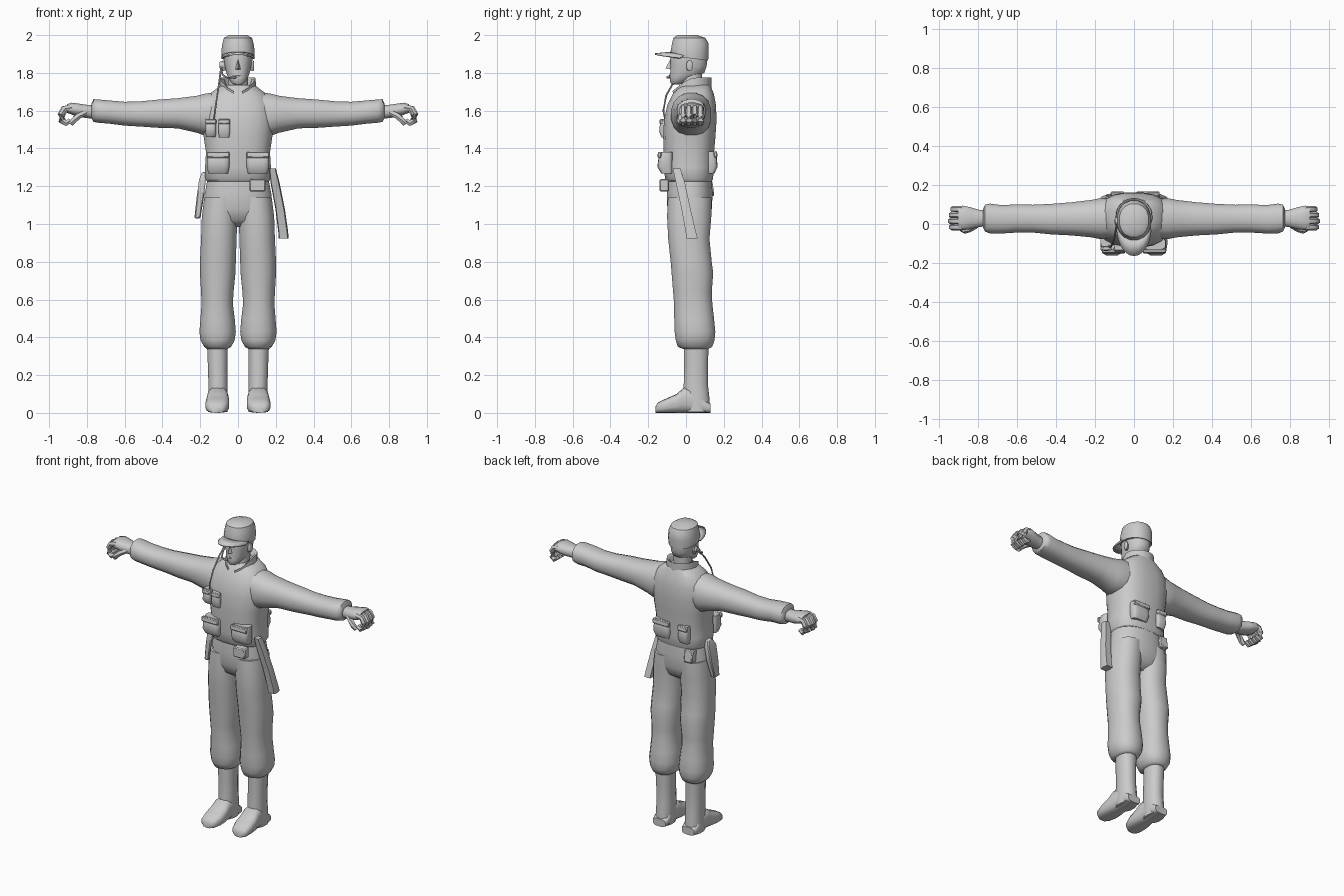
import bpy, bmesh, math
from mathutils import Vector, Matrix


def finish(name, bm, mirror=False, angle=50, bevel=0):
    bmesh.ops.recalc_face_normals(bm, faces=bm.faces)
    me = bpy.data.meshes.new(name)
    bm.to_mesh(me)
    bm.free()
    me.shade_smooth()
    me.set_sharp_from_angle(angle=math.radians(angle))
    ob = bpy.data.objects.new(name, me)
    bpy.context.collection.objects.link(ob)
    if bevel:
        b = ob.modifiers.new("Bevel", 'BEVEL')
        b.width, b.segments = bevel, 1
    if mirror:
        ob.modifiers.new("Mirror", 'MIRROR').use_mirror_merge = False
    return ob


def skin(name, rings, **kw):
    """Closed skin through equal-sized rings of points."""
    bm = bmesh.new()
    vs = [[bm.verts.new(p) for p in r] for r in rings]
    n = len(vs[0])
    for a, b in zip(vs, vs[1:]):
        for i in range(n):
            bm.faces.new((a[i], a[(i + 1) % n], b[(i + 1) % n], b[i]))
    bm.faces.new(vs[0])
    bm.faces.new(vs[-1])
    return finish(name, bm, **kw)


def loft(name, rows, axis='z', p=2.3, n=16, **kw):
    """Rows are (position, a_min, a_max, b_min, b_max) along the axis."""
    place = {'z': lambda t, a, b: (a, b, t),
             'x': lambda t, a, b: (t, a, b),
             'y': lambda t, a, b: (a, t, b)}[axis]

    def power(v):
        return math.copysign(abs(v) ** (2 / p), v)
    rings = []
    for t, a0, a1, b0, b1 in rows:
        ring = []
        for i in range(n):
            w = 2 * math.pi * (i + 0.5) / n
            ring.append(place(t, (a0 + a1) / 2 + (a1 - a0) / 2 * power(math.cos(w)),
                              (b0 + b1) / 2 + (b1 - b0) / 2 * power(math.sin(w))))
        rings.append(ring)
    return skin(name, rings, **kw)


def tube(name, pts, r, n=6, **kw):
    pts = [Vector(q) for q in pts]
    rings = []
    for i, q in enumerate(pts):
        d = pts[min(i + 1, len(pts) - 1)] - pts[max(i - 1, 0)]
        m = d.to_track_quat('Z', 'Y').to_matrix()
        rad = r * (0.8 if i == len(pts) - 1 else 1)
        rings.append([q + m @ Vector((rad * math.cos(k * math.tau / n),
                                      rad * math.sin(k * math.tau / n), 0)) for k in range(n)])
    return skin(name, rings, **kw)


def box(name, loc, size, rot=(0, 0, 0), bevel=0.006, **kw):
    bm = bmesh.new()
    bmesh.ops.create_cube(bm, size=1, matrix=Matrix.Diagonal((*size, 1)))
    ob = finish(name, bm, angle=30, bevel=bevel, **kw)
    ob.location = loc
    ob.rotation_euler = [math.radians(a) for a in rot]
    return ob


def sym(*rows):
    return [(z, -w, w, y0, y1) for z, w, y0, y1 in rows]


# Jacket body and sleeves
loft("jacket_body", sym((1.225, .165, -.10, .138), (1.24, .176, -.112, .145), (1.30, .176, -.118, .147),
                        (1.38, .171, -.12, .15), (1.46, .183, -.122, .157), (1.55, .19, -.118, .163),
                        (1.63, .184, -.10, .16), (1.69, .15, -.07, .148), (1.735, .09, -.035, .13)),
     p=2.6, n=20)
loft("sleeve", [(.10, -.07, .13, 1.48, 1.70), (.17, -.08, .135, 1.465, 1.693), (.22, -.07, .125, 1.482, 1.68),
                (.32, -.06, .113, 1.505, 1.667), (.42, -.055, .105, 1.508, 1.66), (.52, -.045, .10, 1.515, 1.65),
                (.60, -.045, .102, 1.52, 1.648), (.68, -.05, .098, 1.53, 1.655), (.74, -.05, .106, 1.535, 1.66),
                (.765, -.04, .10, 1.54, 1.662), (.775, -.02, .08, 1.56, 1.64)], axis='x', mirror=True)

# Open collar: a wall that drops to a V at the front
bm = bmesh.new()
prev = None
for i in range(15):
    a = math.radians(-165 + 330 * i / 14)
    s, c = math.sin(a), math.cos(a)
    drop = max(0, -c) ** 1.5
    pts = [(.098 * s, .035 + .10 * c, 1.70 - .07 * drop), (.093 * s, .04 + .095 * c - .02 * drop, 1.775 - .075 * drop),
           (.072 * s, .04 + .08 * c - .015 * drop, 1.765 - .075 * drop), (.065 * s, .04 + .07 * c, 1.70 - .06 * drop)]
    row = [bm.verts.new(q) for q in pts]
    if prev:
        for k in range(3):
            bm.faces.new((prev[k], prev[k + 1], row[k + 1], row[k]))
    prev = row
finish("collar", bm, angle=60)

# Fists: palm, curled fingers and thumb
loft("palm", [(.76, -.012, .07, 1.555, 1.63), (.80, -.018, .075, 1.56, 1.632), (.84, -.028, .088, 1.565, 1.638),
              (.88, -.034, .096, 1.578, 1.643), (.905, -.03, .092, 1.588, 1.635)], axis='x', n=12, mirror=True)
for k, y in enumerate((-.016, .015, .046, .076)):
    f = (0, .006, .002, -.006)[k]
    tube("finger_%d" % (k + 1), [(.88, y, 1.617), (.918 + f, y, 1.61), (.934 + f, y, 1.58), (.932 + f, y, 1.548),
                                 (.91, y, 1.533), (.888, y, 1.548)], .0175, mirror=True)
tube("thumb", [(.81, -.004, 1.59), (.845, -.025, 1.572), (.868, -.032, 1.55), (.885, -.026, 1.53)],
     .0175, mirror=True)

# Trousers
loft("trouser_seat", sym((1.245, .162, -.098, .136), (1.16, .178, -.103, .142), (1.08, .186, -.10, .138),
                         (1.02, .17, -.08, .12), (.985, .10, -.03, .07)), n=20)
loft("trouser_leg", [(1.14, .0, .18, -.098, .136), (1.04, .002, .193, -.102, .136), (.92, .006, .197, -.096, .126),
                     (.80, .01, .203, -.083, .138), (.74, .012, .203, -.078, .146), (.64, .022, .197, -.07, .138),
                     (.58, .026, .194, -.065, .141), (.50, .016, .20, -.064, .15), (.43, .01, .206, -.062, .157),
                     (.385, .016, .20, -.056, .153), (.35, .035, .18, -.045, .14), (.338, .055, .165, -.015, .118)],
     mirror=True)

# Boots
loft("boot_shaft", [(.37, .053, .166, -.012, .122), (.25, .055, .161, -.012, .118), (.15, .054, .158, -.014, .118),
                    (.08, .052, .16, -.02, .126), (.004, .055, .16, -.01, .128)], n=12, mirror=True)
loft("boot_foot", [(-.162, .085, .142, .0, .032), (-.148, .062, .165, .0, .056), (-.10, .046, .173, .0, .078),
                   (-.05, .046, .17, .0, .10), (-.01, .05, .164, .0, .135), (.05, .056, .158, .0, .13),
                   (.11, .052, .16, .0, .06), (.13, .06, .152, .0, .05)], axis='y', p=3, n=14, mirror=True)

# Neck and head
loft("neck", sym((1.66, .06, -.035, .09), (1.72, .053, -.022, .085), (1.80, .054, -.03, .088)), n=12)
loft("head", sym((1.738, .022, -.075, -.035), (1.75, .038, -.084, -.005), (1.775, .053, -.086, .05),
                 (1.80, .063, -.085, .098), (1.835, .071, -.083, .111), (1.87, .074, -.084, .114),
                 (1.91, .075, -.078, .112)), n=16)
bm = bmesh.new()
nose = [bm.verts.new(q) for q in ((0, -.083, 1.872), (-.015, -.08, 1.818), (.015, -.08, 1.818), (0, -.108, 1.824))]
for a, b, c in ((0, 1, 3), (0, 3, 2), (1, 2, 3)):
    bm.faces.new((nose[a], nose[b], nose[c]))
finish("nose", bm)
tube("lips", [(-.022, -.075, 1.785), (0, -.086, 1.786), (.022, -.075, 1.785)], .006)
loft("ear", [(.066, .0, .03, 1.81, 1.865), (.082, .004, .036, 1.808, 1.868), (.085, .01, .034, 1.815, 1.86)],
     axis='x', n=8, mirror=True)

# Cap with a curved peak
cap = loft("cap", sym((1.88, .088, -.082, .119), (1.915, .09, -.083, .122), (1.955, .084, -.076, .121),
                      (1.985, .076, -.068, .105), (2.0, .05, -.045, .06)), n=16, p=2.2, angle=40)
for v in cap.data.vertices:
    if v.co.z < 1.89:
        v.co.z -= .13 * v.co.y
bm = bmesh.new()
edges = []
for i in range(11):
    a = math.radians(-80 + 16 * i)
    s, c = math.sin(a), math.cos(a)
    edges.append((bm.verts.new((.086 * s, .012 - .092 * c, 1.89 + .022 * c)),
                  bm.verts.new((.091 * s, -.165 * c ** .9, 1.876 + .028 * c))))
for a, b in zip(edges, edges[1:]):
    bm.faces.new((a[0], a[1], b[1], b[0]))
peak = finish("cap_peak", bm)
peak.modifiers.new("Thickness", 'SOLIDIFY').thickness = .009


# Pouches on the jacket: bulging bag with a flap
def pouch(name, x0, x1, z0, z1, y0, y1, side, **kw):
    h, dx, d = z1 - z0, (x1 - x0) * .06, (y1 - y0) * .25
    front, back = (d, 0) if side < 0 else (0, d)
    loft(name, [(z0, x0 + dx, x1 - dx, y0 + front, y1 - back), (z0 + h * .3, x0, x1, y0, y1),
                (z0 + h * .75, x0, x1, y0 + front * .3, y1 - back * .3),
                (z1, x0 + dx / 2, x1 - dx / 2, y0 + front, y1 - back)], p=4, n=16, **kw)
    y = y0 + .012 if side < 0 else y1 - .012
    box(name + "_flap", ((x0 + x1) / 2, y, z1 - h * .14), (x1 - x0, .02, h * .28),
        (-6 * side * -1, 0, 0), bevel=.005)


for sx, word in ((1, "left"), (-1, "right")):
    a, b = sorted((sx * .045, sx * .165))
    pouch("front_pouch_" + word, a, b, 1.268, 1.382, -.152, -.07, -1)
pouch("back_pouch_large", .012, .132, 1.268, 1.385, .10, .168, 1)
pouch("back_pouch_small", -.12, -.05, 1.268, 1.385, .10, .168, 1)
pouch("chest_pouch", -.104, -.042, 1.458, 1.555, -.142, -.09, -1)
pouch("radio_pouch", -.173, -.115, 1.46, 1.555, -.138, -.05, -1)

# Hip equipment
box("belt_case", (.103, -.115, 1.205), (.085, .05, .066))
box("rear_belt_case", (-.115, .12, 1.185), (.06, .05, .08), (8, 0, 0))
skin("baton_sheath", [[(x + sx * w, y + sy * d, z) for sx, sy in
                       ((-1, -1), (1, -1), (1.3, 0), (1, 1), (-1, 1), (-1.2, 0))]
                      for x, y, z, w, d in ((.182, -.05, 1.295, .014, .02), (.195, -.03, 1.22, .019, .024),
                                            (.222, .0, 1.08, .02, .024), (.238, .025, .96, .021, .027),
                                            (.241, .032, .922, .021, .03))], angle=35)
skin("holster", [[(x + sx * w, y + sy * d, z) for sx, sy in
                  ((-1, -1), (1, -1), (1, 1), (-1, 1))]
                 for x, y, z, w, d in ((-.178, .02, 1.275, .012, .02), (-.188, .015, 1.235, .018, .042),
                                       (-.2, .01, 1.14, .019, .04), (-.215, .0, 1.03, .016, .026))],
     angle=35, bevel=.006)

# Headset with cable and microphone
tube("radio_cable", [(-.13, -.11, 1.545), (-.122, -.12, 1.60), (-.11, -.105, 1.68), (-.098, -.06, 1.76),
                     (-.09, .0, 1.83)], .005)
tube("earpiece", [(-.07, .015, 1.84), (-.098, .015, 1.842)], .021, n=8)
tube("microphone_boom", [(-.09, .01, 1.83), (-.082, -.04, 1.79), (-.06, -.085, 1.775), (-.03, -.098, 1.775)], .005)
box("microphone", (-.022, -.097, 1.776), (.026, .014, .014), bevel=.004)
